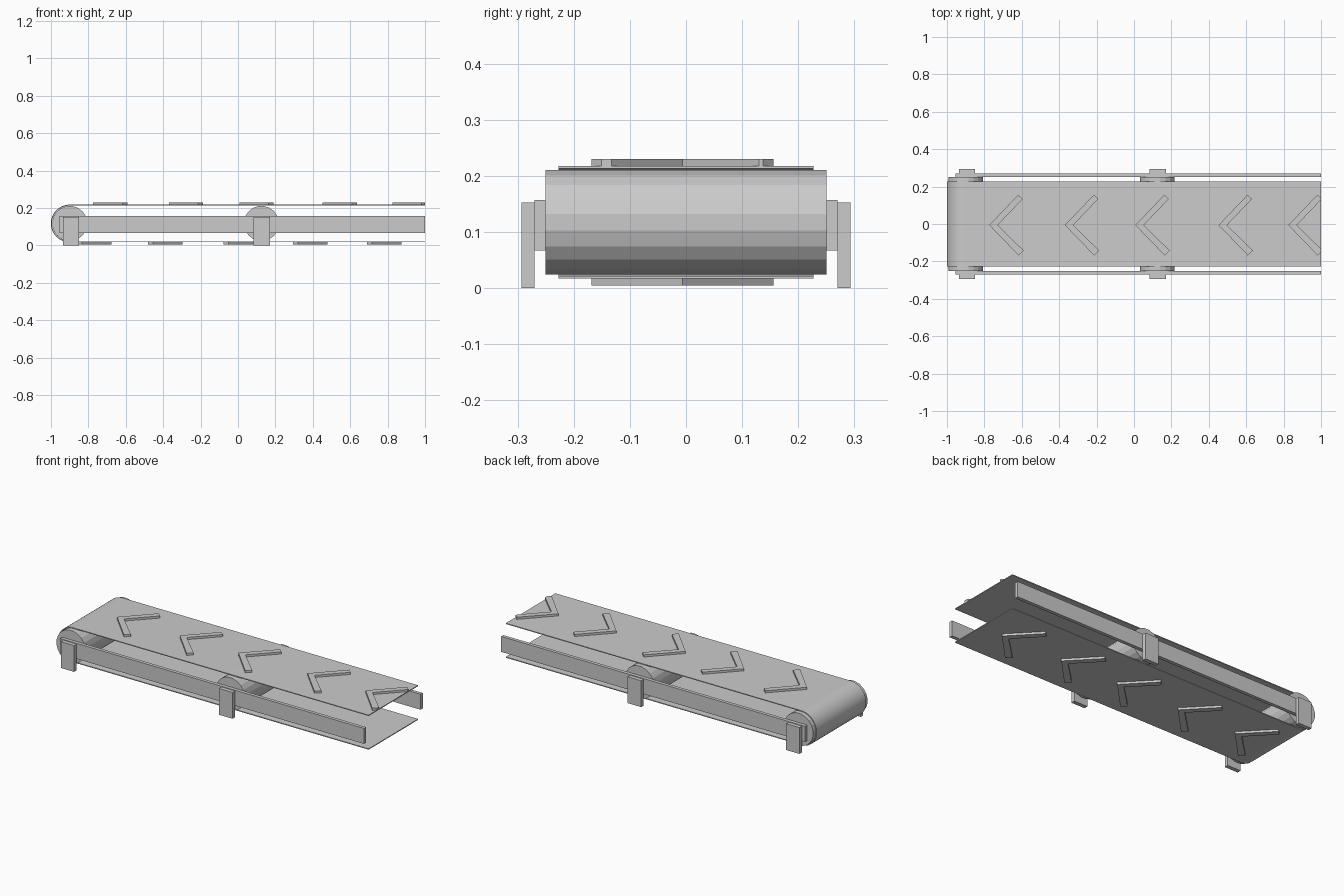
import bpy, bmesh, math
from mathutils import Matrix, Vector

cube = bpy.data.objects.get("Cube")
if cube:
    bpy.data.objects.remove(cube)

grey = bpy.data.materials.new("plain grey")
grey.use_nodes = True
COLOUR = (0.6, 0.6, 0.6, 1)
grey.diffuse_color = COLOUR
grey.node_tree.nodes["Principled BSDF"].inputs["Base Color"].default_value = COLOUR

AXIS_Z = 0.1175      # height of the roller axles
END = 1.0            # open end of the section
BELT_R = 0.1005      # outer belt radius


def add_object(name, bm):
    bmesh.ops.recalc_face_normals(bm, faces=bm.faces)
    mesh = bpy.data.meshes.new(name)
    bm.to_mesh(mesh)
    bm.free()
    mesh.materials.append(grey)
    obj = bpy.data.objects.new(name, mesh)
    bpy.context.collection.objects.link(obj)
    return obj


def box(name, low, high):
    low, high = Vector(low), Vector(high)
    bm = bmesh.new()
    bmesh.ops.create_cube(bm, size=1)
    bmesh.ops.scale(bm, vec=high - low, verts=bm.verts)
    bmesh.ops.translate(bm, vec=(low + high) / 2, verts=bm.verts)
    return add_object(name, bm)


def prism(name, points, offset):
    """Extrude a flat outline by an offset."""
    bm = bmesh.new()
    face = bm.faces.new([bm.verts.new(p) for p in points])
    result = bmesh.ops.extrude_face_region(bm, geom=[face], use_keep_orig=True)
    moved = [v for v in result["geom"] if isinstance(v, bmesh.types.BMVert)]
    bmesh.ops.translate(bm, vec=offset, verts=moved)
    # Trim anything beyond the open end
    cut = bmesh.ops.bisect_plane(bm, geom=bm.verts[:] + bm.edges[:] + bm.faces[:],
                                 plane_co=(END, 0, 0), plane_no=(1, 0, 0),
                                 clear_outer=True, dist=1e-5)
    rim = [e for e in cut["geom_cut"] if isinstance(e, bmesh.types.BMEdge) and e.is_boundary]
    if rim:
        bmesh.ops.holes_fill(bm, edges=rim)
    return add_object(name, bm)


# Rollers
for name, x in (("end_roller", -0.9), ("middle_roller", 0.125)):
    bm = bmesh.new()
    bmesh.ops.create_cone(bm, cap_ends=True, segments=20, radius1=0.094, radius2=0.094, depth=0.5)
    bmesh.ops.rotate(bm, matrix=Matrix.Rotation(math.pi / 20, 3, "Z"), verts=bm.verts)
    bmesh.ops.rotate(bm, matrix=Matrix.Rotation(math.pi / 2, 3, "X"), verts=bm.verts)
    bmesh.ops.translate(bm, vec=(x, 0, AXIS_Z), verts=bm.verts)
    add_object(name, bm)


# Belt wrapping round the end roller
def belt_path(radius):
    angles = [math.pi / 2 + math.pi * i / 32 for i in range(33)]
    arc = [(-0.9 + radius * math.cos(a), -0.2275, AXIS_Z + radius * math.sin(a)) for a in angles]
    return [(END, -0.2275, AXIS_Z + radius)] + arc + [(END, -0.2275, AXIS_Z - radius)]


belt = prism("belt", belt_path(BELT_R) + belt_path(BELT_R - 0.005)[::-1], (0, 0.455, 0))
bpy.context.view_layer.objects.active = belt
belt.select_set(True)
bpy.ops.object.shade_smooth_by_angle(angle=math.radians(30))
belt.select_set(False)

# Side rails and legs
for side, s in (("left_side", 1), ("right_side", -1)):
    def side_box(name, x0, x1, y0, y1, z0, z1):
        ys = sorted((s * y0, s * y1))
        box(name, (x0, ys[0], z0), (x1, ys[1], z1))
    side_box(side + "_rail", -0.955, END, 0.25, 0.27, 0.067, 0.157)
    side_box(side + "_end_leg", -0.935, -0.85, 0.27, 0.293, 0, 0.153)
    side_box(side + "_middle_leg", 0.083, 0.17, 0.27, 0.293, 0, 0.153)

# Raised chevrons, pointing along the belt's travel
CHEVRON = [(0, -0.006), (0.155, 0.156), (0.179, 0.134), (0.045, -0.006),
           (0.184, -0.142), (0.157, -0.168)]
TOP_TIPS = (-0.774, -0.37, 0.007, 0.452, 0.825)
BOTTOM_TIPS = (-0.676, -0.297, 0.107, 0.479, 0.874)
for label, tips, d in (("top", TOP_TIPS, 1), ("bottom", BOTTOM_TIPS, -1)):
    for i, tip in enumerate(tips):
        z = AXIS_Z + d * BELT_R
        prism(f"{label}_chevron_{i + 1}", [(tip + d * x, y, z) for x, y in CHEVRON], (0, 0, d * 0.0125))
